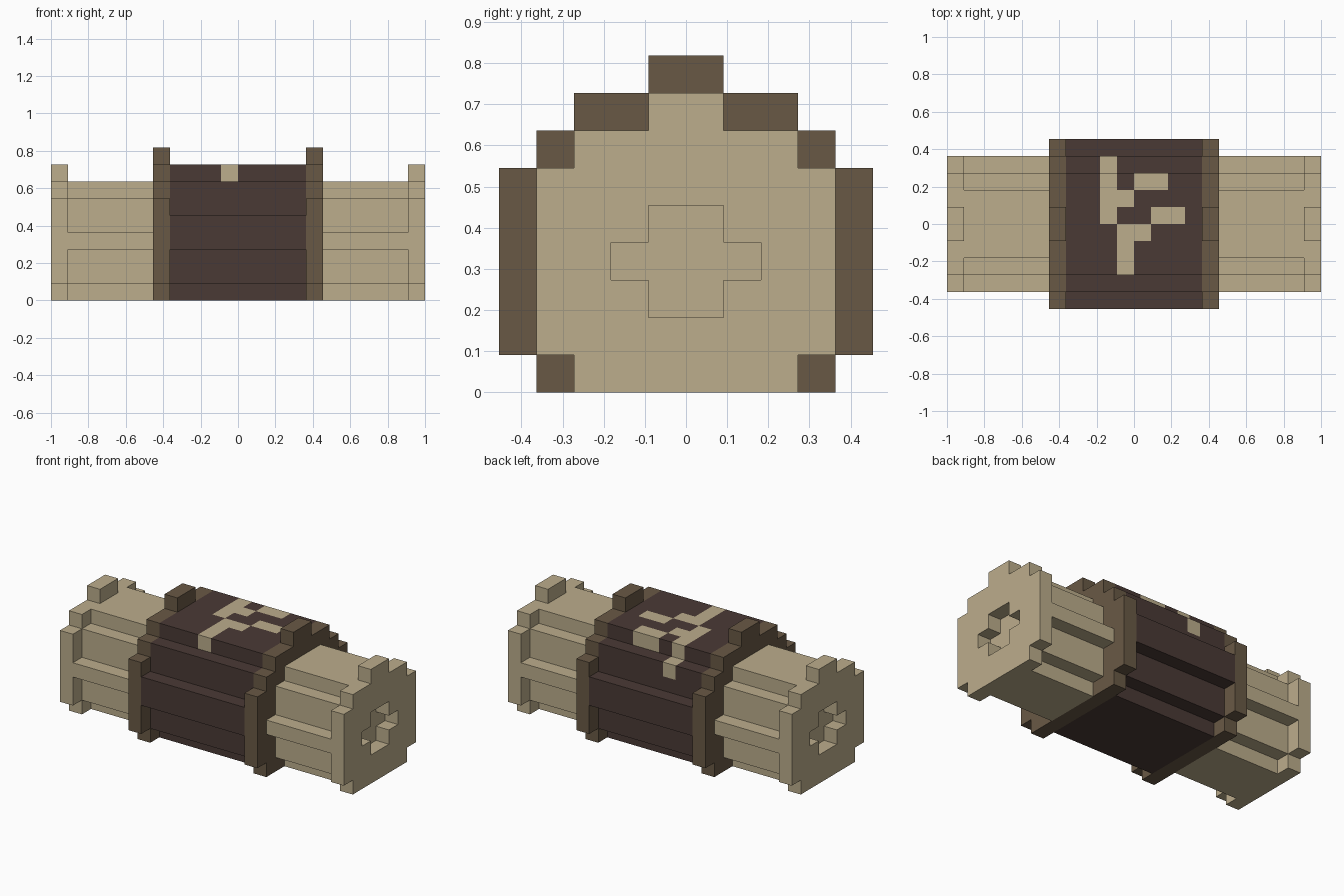
import bpy, bmesh
from math import floor
from mathutils import Vector

U = 1 / 11  # one block

cube = bpy.data.objects.get("Cube")
if cube:
    bpy.data.objects.remove(cube, do_unlink=True)


def material(name, rgb):
    lin = [((c / 255 + 0.055) / 1.055) ** 2.4 for c in rgb]
    mat = bpy.data.materials.new(name)
    mat.use_nodes = True
    mat.diffuse_color = (*lin, 1)
    mat.node_tree.nodes["Principled BSDF"].inputs["Base Color"].default_value = (*lin, 1)
    return mat


TAN = material("pale tan", (188, 173, 140))
BROWN = material("medium brown", (105, 89, 69))
DARK = material("dark brown", (74, 58, 53))


def outline(rows, base=0):
    """Stepped (y, z) outline from the half width of each block row."""
    right = []
    for i, w in enumerate(rows):
        for p in ((w, base + i), (w, base + i + 1)):
            right.append(p)
    # drop the midpoints of straight runs
    keep = [p for i, p in enumerate(right)
            if not (0 < i < len(right) - 1 and right[i - 1][0] == p[0] == right[i + 1][0])]
    pts = keep + [(-y, z) for y, z in reversed(keep)]
    return [p for i, p in enumerate(pts) if p != pts[i - 1]]


def extrude_x(name, loops, x0, x1, mats):
    """Extrude an outline, with optional hole outlines, from x0 to x1."""
    bm = bmesh.new()
    edges = []
    for loop in loops:
        vs = [bm.verts.new((x0 * U, y * U, z * U)) for y, z in loop]
        edges += [bm.edges.new((v, vs[i - 1])) for i, v in enumerate(vs)]
    if len(loops) == 1:
        bm.faces.new(vs)
    else:
        bmesh.ops.triangle_fill(bm, use_beauty=True, edges=edges)
    res = bmesh.ops.extrude_face_region(bm, geom=bm.faces[:], use_keep_orig=True)
    moved = [g for g in res["geom"] if isinstance(g, bmesh.types.BMVert)]
    bmesh.ops.translate(bm, verts=moved, vec=((x1 - x0) * U, 0, 0))
    bmesh.ops.recalc_face_normals(bm, faces=bm.faces[:])
    mesh = bpy.data.meshes.new(name)
    bm.to_mesh(mesh)
    bm.free()
    for m in mats:
        mesh.materials.append(m)
    obj = bpy.data.objects.new(name, mesh)
    bpy.context.collection.objects.link(obj)
    return obj


GRIP = outline([2, 3, 3, 4, 3, 3, 2])
CAP = outline([3, 4, 4, 4, 4, 4, 3, 1])
RING = outline([4, 5, 5, 5, 5, 5, 4, 3, 1])
SLEEVE = outline([3, 4, 4, 5, 5, 4, 4, 3])
CROSS = outline([1, 2, 1], base=2)

# Mirrored ends: ring, grip and cap with a cross-shaped recess
for side, s in (("left", 1), ("right", -1)):
    extrude_x(side + "_ring", [RING], 4 * s, 5 * s, [BROWN])
    extrude_x(side + "_grip", [GRIP], 5 * s, 10 * s, [TAN])
    extrude_x(side + "_end_cap", [CAP, CROSS], 10 * s, 11 * s, [TAN])

# Middle sleeve
sleeve = extrude_x("middle_sleeve", [SLEEVE], -4, 4, [DARK, TAN])

# Branching pattern cut into the sleeve top: (x start, x end, y start, y end)
PATTERN = [(-2, -1, 0, 4), (-1, 0, 1, 2), (0, 2, 2, 3),
           (1, 3, 0, 1), (0, 1, -1, 0), (-1, 0, -3, 0)]
bm = bmesh.new()
bm.from_mesh(sleeve.data)
cuts = [(0, i) for i in range(-2, 4)] + [(1, i) for i in range(-2, 3)] + [(2, 6)]
for axis, i in cuts:
    normal = Vector((0, 0, 0))
    normal[axis] = 1
    bmesh.ops.bisect_plane(bm, geom=bm.verts[:] + bm.edges[:] + bm.faces[:],
                           plane_co=normal * i * U, plane_no=normal)
bm.normal_update()
for f in bm.faces:
    # block just beneath the face
    x, y, z = (f.calc_center_median() - f.normal * U / 2) / U
    if z > 6 and abs(f.normal.x) < 0.5:
        if any(a < x < b and c < y < d for a, b, c, d in PATTERN):
            f.material_index = 1
bm.to_mesh(sleeve.data)
bm.free()
